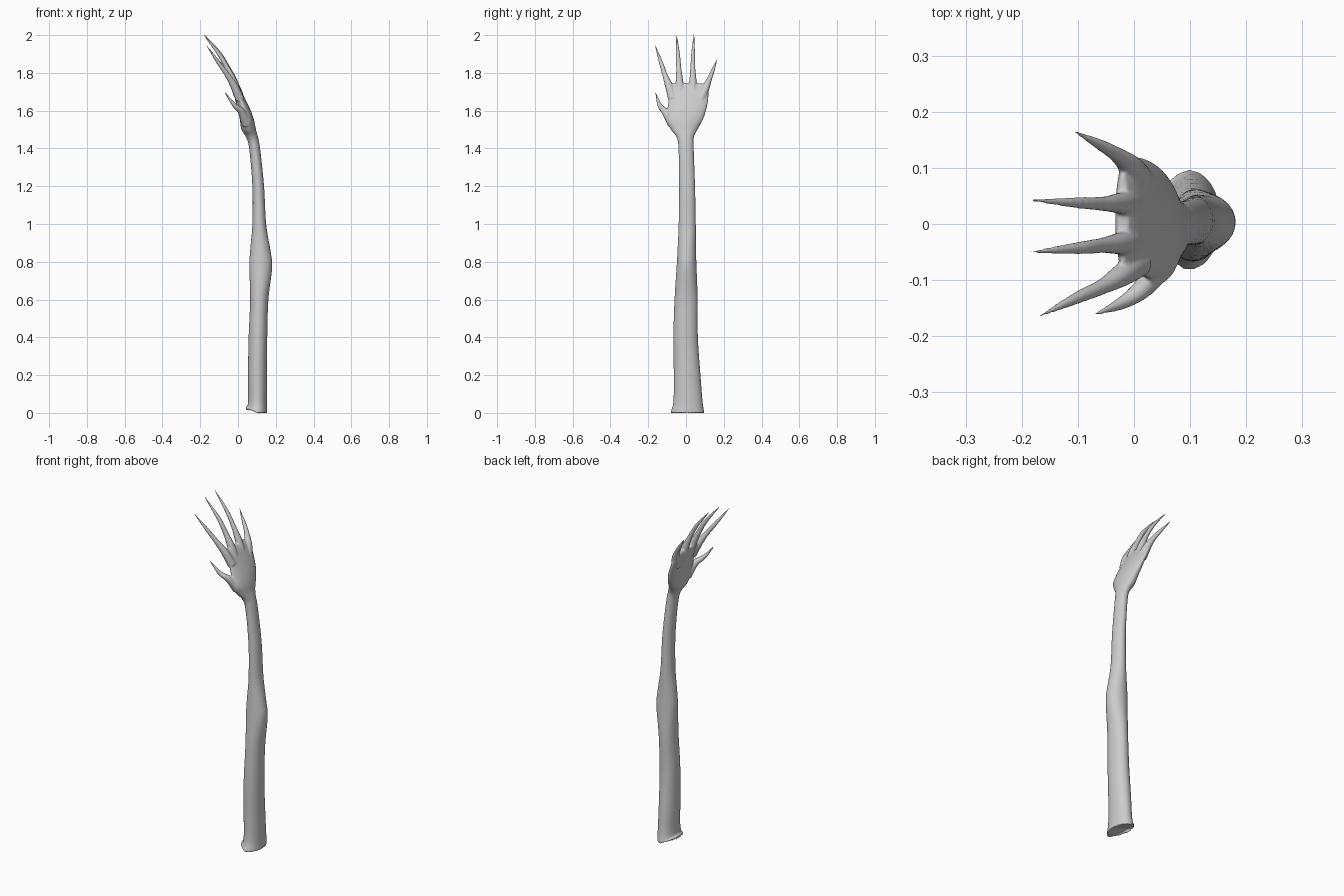
import bpy, bmesh, math
from mathutils import Vector

cube = bpy.data.objects.get("Cube")
if cube:
    bpy.data.objects.remove(cube, do_unlink=True)

skin = bpy.data.materials.new("pale grey skin")
skin.use_nodes = True
grey = (0.6, 0.6, 0.6, 1)
skin.diffuse_color = grey
skin.node_tree.nodes["Principled BSDF"].inputs["Base Color"].default_value = grey


def smooth_path(rows, steps=5):
    """Catmull-Rom through rows of numbers."""
    pts = [Vector(r) for r in rows]
    pts = [2 * pts[0] - pts[1]] + pts + [2 * pts[-1] - pts[-2]]
    out = []
    for a, b, c, d in zip(pts, pts[1:], pts[2:], pts[3:]):
        for i in range(steps):
            t = i / steps
            out.append(0.5 * (2 * b + (c - a) * t + (2 * a - 5 * b + 4 * c - d) * t * t
                              + (3 * b - a - 3 * c + d) * t ** 3))
    return out + [pts[-2]]


def loft(bm, rings):
    """Skin closed rings of points and cap both ends."""
    rings = [[bm.verts.new(p) for p in r] for r in rings]
    for lo, hi in zip(rings, rings[1:]):
        n = len(lo)
        for i in range(n):
            bm.faces.new((lo[i], lo[(i + 1) % n], hi[(i + 1) % n], hi[i]))
    bm.faces.new(rings[0][::-1])
    bm.faces.new(rings[-1])


def circle(n):
    return [(math.cos(math.tau * i / n), math.sin(math.tau * i / n)) for i in range(n)]


bm = bmesh.new()

# Arm and palm: height, x from, x to, y from, y to
sections = [
    (0.00, 0.04, 0.155, -0.083, 0.097), (0.06, 0.053, 0.153, -0.067, 0.088),
    (0.2, 0.053, 0.153, -0.065, 0.077), (0.4, 0.056, 0.155, -0.067, 0.063),
    (0.6, 0.064, 0.161, -0.061, 0.062), (0.77, 0.06, 0.181, -0.05, 0.056),
    (0.86, 0.064, 0.172, -0.045, 0.053), (1.0, 0.076, 0.149, -0.039, 0.052),
    (1.2, 0.076, 0.138, -0.037, 0.048), (1.4, 0.059, 0.117, -0.04, 0.041),
    (1.46, 0.042, 0.106, -0.05, 0.042), (1.5, 0.018, 0.095, -0.08, 0.061),
    (1.55, 0.01, 0.085, -0.105, 0.088), (1.6, 0.0, 0.068, -0.1, 0.106),
    (1.66, -0.015, 0.04, -0.093, 0.118), (1.72, -0.033, 0.008, -0.092, 0.118),
    (1.745, -0.03, -0.01, -0.07, 0.09),
]
rings = []
for z, x0, x1, y0, y1 in smooth_path(sections):
    cut = 0.035 if z < 0.001 else 0     # slanted lower end
    rings.append([((x0 + x1) / 2 + c * (x1 - x0) / 2, (y0 + y1) / 2 + s * (y1 - y0) / 2,
                   z + cut * max(0, -c)) for c, s in circle(32)])
loft(bm, rings)

# Thumb and fingers: x, y, z, radius, ending in a sharp claw
digits = [
    [(0.045, -0.07, 1.53, 0.028), (0.018, -0.112, 1.595, 0.019),
     (-0.02, -0.14, 1.63, 0.012), (-0.072, -0.162, 1.7, 0.002)],
    [(0.01, -0.07, 1.66, 0.024), (-0.02, -0.09, 1.73, 0.021), (-0.057, -0.112, 1.79, 0.014),
     (-0.1, -0.131, 1.85, 0.011), (-0.17, -0.165, 1.95, 0.002)],
    [(0.0, -0.03, 1.68, 0.024), (-0.02, -0.034, 1.745, 0.021), (-0.055, -0.038, 1.82, 0.014),
     (-0.1, -0.043, 1.9, 0.011), (-0.186, -0.05, 2.006, 0.002)],
    [(0.0, 0.035, 1.68, 0.024), (-0.02, 0.037, 1.75, 0.02), (-0.055, 0.036, 1.83, 0.013),
     (-0.102, 0.038, 1.91, 0.01), (-0.184, 0.042, 2.01, 0.002)],
    [(0.012, 0.075, 1.65, 0.026), (-0.004, 0.1, 1.71, 0.022), (-0.03, 0.123, 1.765, 0.014),
     (-0.06, 0.141, 1.81, 0.01), (-0.108, 0.166, 1.875, 0.002)],
]
for digit in digits:
    path = smooth_path(digit)
    rings = []
    for i, p in enumerate(path):
        t = (path[min(i + 1, len(path) - 1)] - path[max(i - 1, 0)]).to_3d().normalized()
        u = Vector((0, 1, 0)).cross(t).normalized()
        v = t.cross(u)
        rings.append([p.to_3d() + (u * c + v * s) * p[3] for c, s in circle(14)])
    loft(bm, rings)

bmesh.ops.recalc_face_normals(bm, faces=bm.faces)
mesh = bpy.data.meshes.new("clawed_arm")
bm.to_mesh(mesh)
bm.free()
mesh.materials.append(skin)
arm = bpy.data.objects.new("clawed_arm", mesh)
bpy.context.collection.objects.link(arm)

# Merge the parts into one skin and soften the webs between the fingers
remesh = arm.modifiers.new("merge", "REMESH")
remesh.mode = "VOXEL"
remesh.voxel_size = 0.004
remesh.use_smooth_shade = True
soften = arm.modifiers.new("soften", "SMOOTH")
soften.factor = 0.5
soften.iterations = 5
